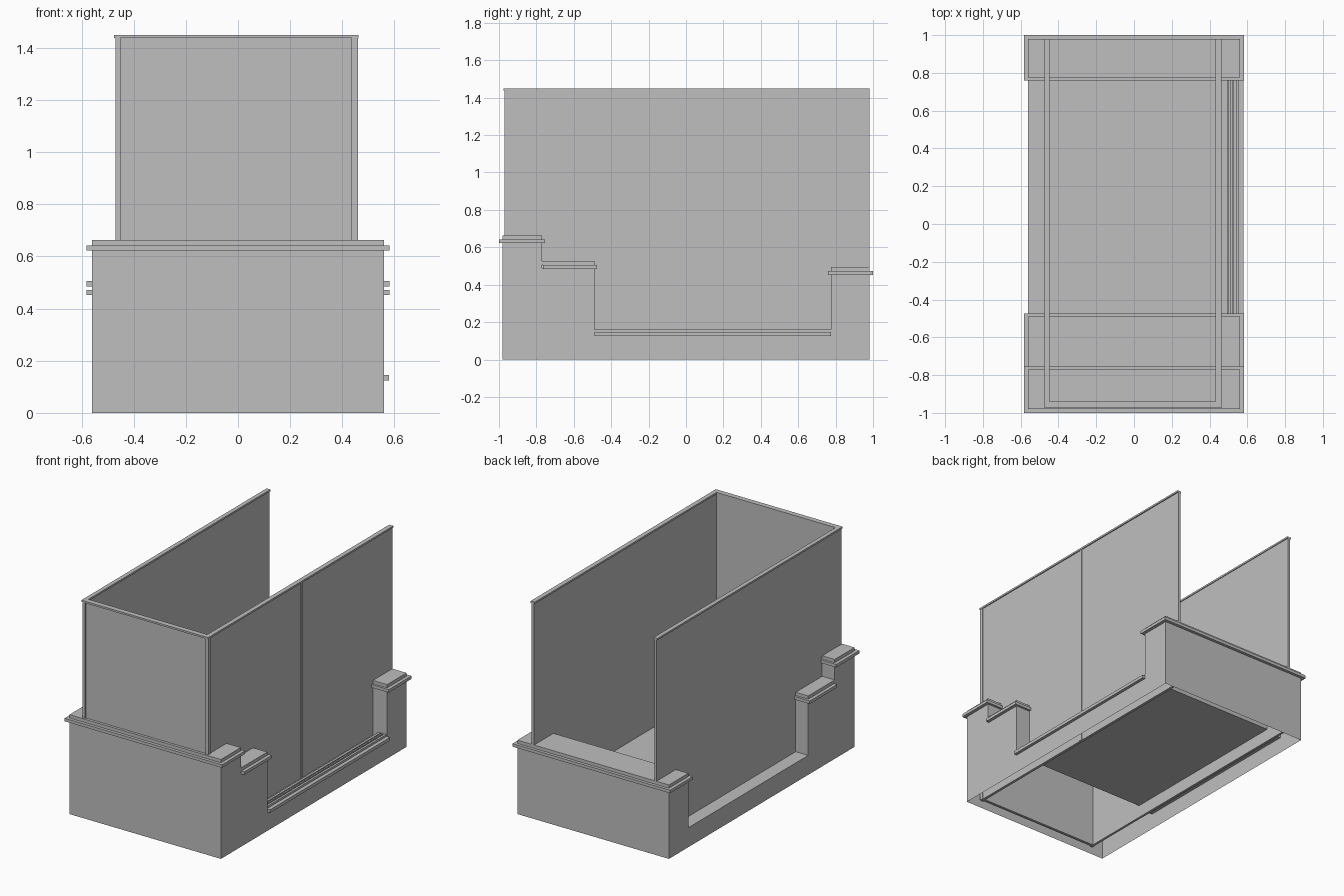
import bpy
import bmesh

if "Cube" in bpy.data.objects:
    bpy.data.objects.remove(bpy.data.objects["Cube"], do_unlink=True)

# Single plain grey
grey = bpy.data.materials.new("plain_grey")
grey.use_nodes = True
COLOUR = (0.52, 0.52, 0.52, 1)
grey.diffuse_color = COLOUR
grey.node_tree.nodes["Principled BSDF"].inputs["Base Color"].default_value = COLOUR


def add_object(name, bm):
    mesh = bpy.data.meshes.new(name)
    bmesh.ops.recalc_face_normals(bm, faces=bm.faces)
    bm.to_mesh(mesh)
    bm.free()
    mesh.materials.append(grey)
    obj = bpy.data.objects.new(name, mesh)
    bpy.context.scene.collection.objects.link(obj)
    return obj


def box(name, xs, ys, zs):
    bm = bmesh.new()
    bmesh.ops.create_cube(bm, size=1)
    for v in bm.verts:
        for axis, (low, high) in enumerate((xs, ys, zs)):
            v.co[axis] = high if v.co[axis] > 0 else low
    return add_object(name, bm)


# Stepped base: a side profile extruded across the width, open underneath
HALF = 0.56
FLOOR = 0.13
FRONT, STEP, PIT, REAR, BACK = -0.98, -0.77, -0.49, 0.775, 0.98
profile = [(FRONT, 0), (FRONT, 0.63), (STEP, 0.63), (STEP, 0.49), (PIT, 0.49),
           (PIT, FLOOR), (REAR, FLOOR), (REAR, 0.46), (BACK, 0.46), (BACK, 0)]
bm = bmesh.new()
face = bm.faces.new([bm.verts.new((-HALF, y, z)) for y, z in profile])
extruded = bmesh.ops.extrude_face_region(bm, geom=[face], use_keep_orig=True)
moved = [g for g in extruded["geom"] if isinstance(g, bmesh.types.BMVert)]
bmesh.ops.translate(bm, verts=moved, vec=(2 * HALF, 0, 0))
bmesh.ops.recalc_face_normals(bm, faces=bm.faces)
bottom = [f for f in bm.faces if all(abs(v.co.z) < 0.001 for v in f.verts)]
bmesh.ops.delete(bm, geom=bottom, context="FACES")
add_object("stepped_base", bm)

# Overhanging coping with a narrower top plate on each raised block
for name, cap_y, plate_y, z in (
    ("front", (-1, -0.755), (FRONT, STEP), 0.622),
    ("step", (-0.765, -0.475), (STEP, PIT), 0.485),
    ("rear", (0.76, 1), (REAR, BACK), 0.452),
):
    box(name + "_coping", (-0.582, 0.582), cap_y, (z, z + 0.02))
    box(name + "_top_plate", (-HALF, HALF), plate_y, (z + 0.02, z + 0.042))

# Sill along the open side, with raised runners
box("side_sill", (0.495, 0.58), (PIT, REAR), (0.125, 0.146))
for i, xs in enumerate(((0.497, 0.513), (0.52, 0.53), (0.54, 0.555))):
    box("sill_runner_%d" % (i + 1), xs, (PIT, REAR), (0.146, 0.16))
box("inner_batten", (-HALF, -0.54), (PIT, REAR), (0.108, 0.128))

# Tall screens on three sides
LOW, HIGH = 0.045, 1.438
box("left_screen", (0.437, 0.455), (-0.965, BACK), (LOW, HIGH))
box("right_screen", (-0.468, -0.452), (-0.965, BACK), (LOW, HIGH))
box("front_screen", (-0.46, 0.45), (-0.962, -0.945), (LOW, HIGH))

# Posts at the front corners and in the middle of one side
box("left_corner_post", (0.435, 0.46), (-0.97, -0.945), (LOW, HIGH))
box("right_corner_post", (-0.47, -0.45), (-0.97, -0.945), (LOW, HIGH))
box("middle_post", (0.437, 0.46), (0.01, 0.03), (LOW, HIGH))

# Top rails
RAIL = (HIGH, 1.45)
box("left_top_rail", (0.432, 0.462), (-0.975, BACK), RAIL)
box("right_top_rail", (-0.475, -0.447), (-0.975, BACK), RAIL)
box("front_top_rail", (-0.447, 0.432), (-0.975, -0.94), RAIL)
